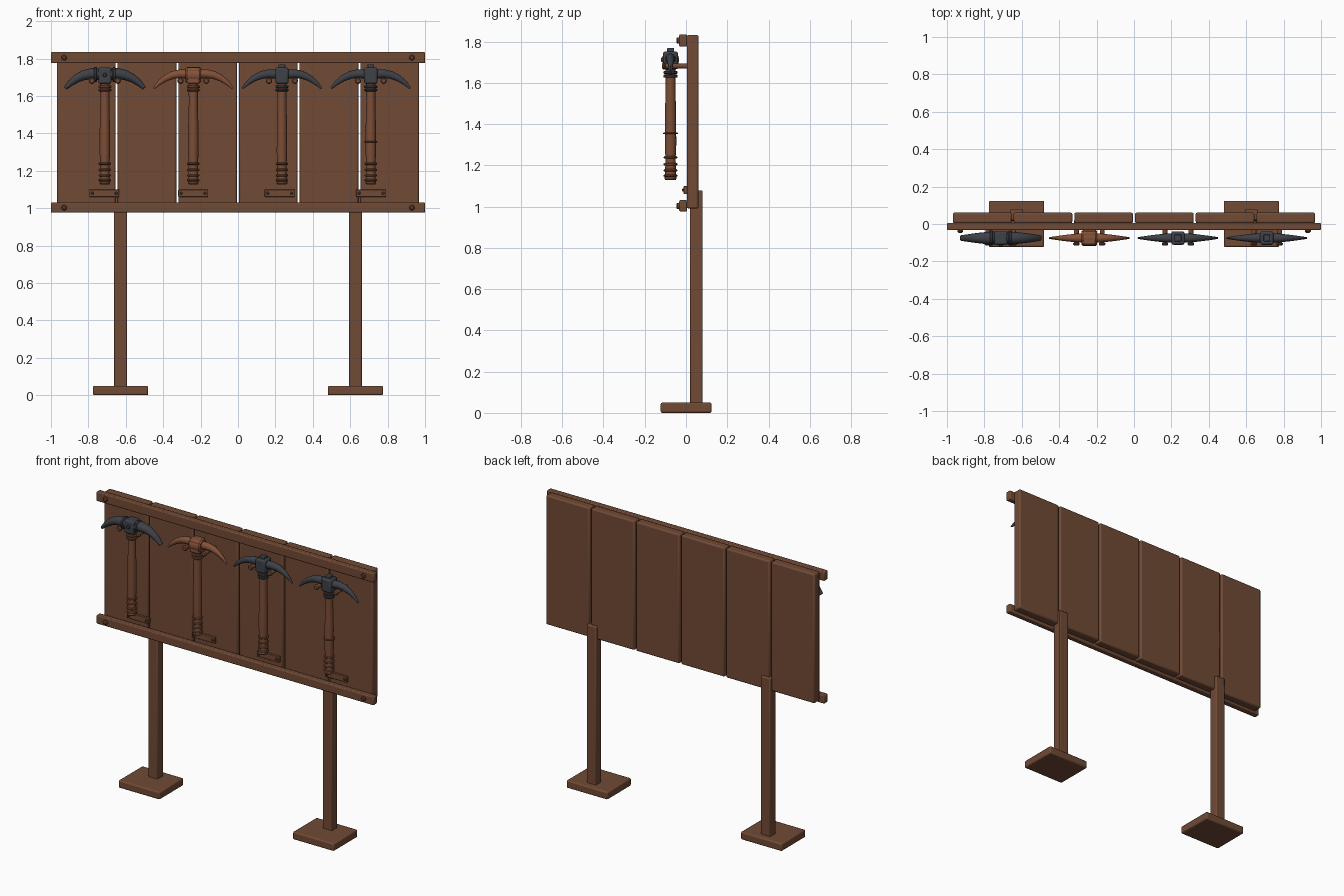
import bpy, bmesh, math
from mathutils import Vector

cube = bpy.data.objects.get("Cube")
if cube:
    bpy.data.objects.remove(cube, do_unlink=True)


def material(name, rgb):
    m = bpy.data.materials.new(name)
    m.use_nodes = True
    m.diffuse_color = (*rgb, 1)
    bsdf = next(n for n in m.node_tree.nodes if n.type == 'BSDF_PRINCIPLED')
    bsdf.inputs["Base Color"].default_value = (*rgb, 1)
    return m


wood = material("board wood", (0.165, 0.069, 0.036))
handle_wood = material("handle wood", (0.195, 0.075, 0.037))
copper = material("copper brown", (0.23, 0.083, 0.041))
slate = material("dark slate metal", (0.047, 0.052, 0.063))
rivet_brown = material("rivet brown", (0.125, 0.052, 0.03))

parts = []


def finish(name, bm, mat):
    bmesh.ops.recalc_face_normals(bm, faces=bm.faces)
    mesh = bpy.data.meshes.new(name)
    bm.to_mesh(mesh)
    bm.free()
    mesh.materials.append(mat)
    ob = bpy.data.objects.new(name, mesh)
    bpy.context.collection.objects.link(ob)
    parts.append(ob)
    return ob


def box(name, xs, ys, zs, mat, bevel=0.006):
    bm = bmesh.new()
    bmesh.ops.create_cube(bm, size=1)
    for v in bm.verts:
        v.co = [(a + b) / 2 + c * (b - a) for (a, b), c in zip((xs, ys, zs), v.co)]
    ob = finish(name, bm, mat)
    if bevel:
        mod = ob.modifiers.new("soft edges", 'BEVEL')
        mod.width = bevel
        mod.segments = 2
    return ob


def lathe(name, profile, centre, mat, axis='Z', sides=16):
    """Turn (radius, distance) pairs around an axis; Y points out of the front."""
    bm = bmesh.new()
    rings = []
    for r, d in profile:
        ring = []
        for i in range(sides):
            a = math.tau * i / sides
            c, s = r * math.cos(a), r * math.sin(a)
            p = {'X': (d, c, s), 'Y': (c, -d, s), 'Z': (c, s, d)}[axis]
            ring.append(bm.verts.new(Vector(centre) + Vector(p)))
        rings.append(ring)
    bridge(bm, rings)
    return finish(name, bm, mat)


def bridge(bm, rings):
    n = len(rings[0])
    for a, b in zip(rings, rings[1:]):
        for i in range(n):
            bm.faces.new((a[i], a[(i + 1) % n], b[(i + 1) % n], b[i]))
    bm.faces.new(rings[0])
    bm.faces.new(rings[-1])


def blade(name, x, side, stations, mat):
    """Curved, tapering arm: stations are (offset, z, height, depth)."""
    bm = bmesh.new()
    rings = []
    for i, (off, z, h, d) in enumerate(stations):
        a, b = stations[max(i - 1, 0)], stations[min(i + 1, len(stations) - 1)]
        tangent = Vector((b[0] - a[0], b[1] - a[1])).normalized()
        ring = []
        for k in range(12):
            t = math.tau * k / 12
            up = h / 2 * math.sin(t)
            ring.append(bm.verts.new((x + side * (off - tangent.y * up),
                                      PICK_Y + d / 2 * math.cos(t),
                                      z + tangent.x * up)))
        rings.append(ring)
    bridge(bm, rings)
    return finish(name, bm, mat)


def rivet(name, x, y, z, r, mat=rivet_brown):
    lathe(name, [(r, 0), (r, r * 0.6), (r * 0.6, r)], (x, y, z), mat, 'Y', 12)


# Board: six planks behind two rails
PITCH = 0.3245
for i in range(6):
    c = (i - 2.5) * PITCH
    box("plank", (c - 0.157, c + 0.157), (0.004, 0.061), (0.99, 1.832), wood, 0.009)
box("top_rail", (-1, 1), (-0.033, 0.005), (1.775, 1.835), wood)
box("bottom_rail", (-1, 1), (-0.033, 0.005), (0.976, 1.031), wood)

# Posts, feet and rail bolts
for s in (-1, 1):
    x = 0.628 * s
    box("post", (x - 0.034, x + 0.034), (0.02, 0.08), (0.04, 1.078), wood)
    box("foot", (x - 0.148, x + 0.148), (-0.123, 0.124), (0, 0.05), wood, 0.008)
    for z in (1.805, 1.003):
        rivet("rail_bolt", 0.93 * s, -0.032, z, 0.015)

# Pickaxes with their pegs and label plates
PICK_Y = -0.075
ARM = [(0.02, 1.716, 0.05, 0.052), (0.07, 1.719, 0.047, 0.046), (0.11, 1.712, 0.042, 0.038),
       (0.15, 1.694, 0.034, 0.028), (0.185, 1.668, 0.024, 0.018), (0.212, 1.64, 0.01, 0.01)]
heavy_arm = [(o, z, h * 1.1 + 0.008, d + 0.02) for o, z, h, d in ARM]


def ring(x, z, r, mat, half=0.006):
    lathe("handle_ring", [(r - 0.004, -half), (r, -half / 2), (r, half / 2), (r - 0.004, half)],
          (x, PICK_Y, z), mat)


def pickaxe(x, metal, heavy=False, cap=False, middle_ring=False, round_hub=False):
    lathe("handle", [(0.024, 1.128), (0.029, 1.134), (0.026, 1.16), (0.025, 1.24),
                     (0.028, 1.30), (0.027, 1.45), (0.024, 1.56), (0.025, 1.68)],
          (x, PICK_Y, 0), handle_wood)
    for z in (1.15, 1.175, 1.205, 1.238):
        ring(x, z, 0.033, handle_wood)
    if middle_ring:
        ring(x, 1.355, 0.036, rivet_brown, 0.004)
    for z in (1.632, 1.65):
        ring(x, z, 0.035, handle_wood if heavy or round_hub else metal, 0.007)
    # Head: hub and two arms
    for s in (-1, 1):
        blade("pick_arm", x, s, heavy_arm if heavy else ARM, metal)
    box("hub", (x - 0.035, x + 0.035), (PICK_Y - 0.036, PICK_Y + 0.036), (1.665, 1.752), metal, 0.01)
    if round_hub:
        lathe("hub_collar", [(0.036, -0.042), (0.042, -0.034), (0.042, 0.034), (0.036, 0.042)],
              (x, PICK_Y, 1.712), metal, 'X')
    if heavy:
        rivet("hub_rivet", x, PICK_Y - 0.035, 1.712, 0.012, metal)
        for s in (-1, 1):
            lathe("hub_band", [(0.036, -0.008), (0.04, -0.004), (0.04, 0.004), (0.036, 0.008)],
                  (x + 0.05 * s, PICK_Y, 1.714), metal, 'X')
    if cap:
        box("hub_cap", (x - 0.018, x + 0.018), (PICK_Y - 0.018, PICK_Y + 0.018),
            (1.74, 1.768), metal, 0.004)
    # Pegs carrying the arms
    for s in (-1, 1):
        lathe("peg", [(0.013, -0.02), (0.013, 0.1), (0.017, 0.103), (0.017, 0.11), (0.011, 0.116)],
              (x + 0.069 * s, 0, 1.681), wood, 'Y', 12)


def label_plate(x):
    box("label_plate", (x - 0.08, x + 0.08), (-0.011, 0.006), (1.06, 1.099), wood, 0.003)
    for s in (-1, 1):
        rivet("plate_rivet", x + 0.064 * s, -0.011, 1.08, 0.008)


pickaxe(-0.712, slate, heavy=True)
pickaxe(-0.239, copper, round_hub=True)
pickaxe(0.235, slate, cap=True)
pickaxe(0.71, slate, cap=True, middle_ring=True)
for x in (-0.715, -0.24, 0.223, 0.712):
    label_plate(x)

# Smooth shading with crisp edges
bpy.ops.object.select_all(action='DESELECT')
for ob in parts:
    ob.select_set(True)
bpy.context.view_layer.objects.active = parts[0]
bpy.ops.object.shade_smooth_by_angle(angle=math.radians(35))
